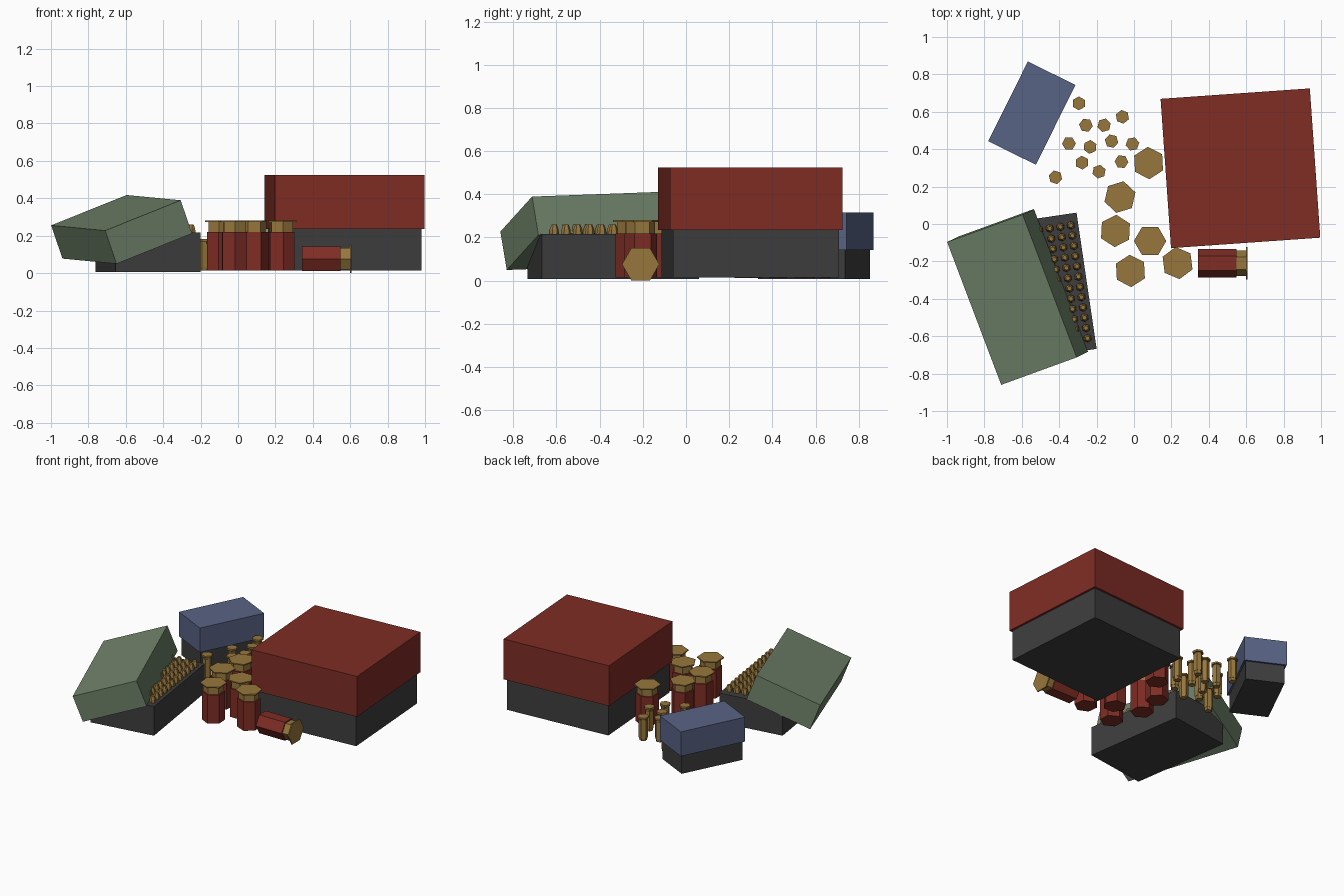
import bpy, bmesh, math
from math import radians
from mathutils import Matrix, Euler

if "Cube" in bpy.data.objects:
    bpy.data.objects.remove(bpy.data.objects["Cube"])


def material(name, rgb):
    m = bpy.data.materials.new(name)
    m.use_nodes = True
    m.diffuse_color = (*rgb, 1)
    m.node_tree.nodes["Principled BSDF"].inputs["Base Color"].default_value = (*rgb, 1)
    return m


RED = material("dark red", (0.21, 0.026, 0.018))
GREEN = material("olive green", (0.155, 0.215, 0.138))
BLUE = material("slate blue", (0.098, 0.125, 0.235))
GREY = material("charcoal", (0.047, 0.047, 0.047))
BRASS = material("brass", (0.31, 0.185, 0.047))


def finish(name, bm, mats, matrix):
    mesh = bpy.data.meshes.new(name)
    bm.to_mesh(mesh)
    bm.free()
    for m in mats:
        mesh.materials.append(m)
    ob = bpy.data.objects.new(name, mesh)
    ob.matrix_world = matrix
    bpy.context.collection.objects.link(ob)
    return ob


def box(name, centre, size, rotation, mat):
    bm = bmesh.new()
    bmesh.ops.create_cube(bm, size=1)
    bmesh.ops.scale(bm, verts=bm.verts, vec=size)
    turn = Euler([radians(a) for a in rotation]).to_matrix().to_4x4()
    return finish(name, bm, [mat], Matrix.Translation(centre) @ turn)


def stack(name, sections, mats, matrix):
    """Six-sided sections (bottom radius, top radius, z0, z1, material index)."""
    bm = bmesh.new()
    for r0, r1, z0, z1, index in sections:
        old = set(bm.faces)
        bmesh.ops.create_cone(bm, cap_ends=True, segments=6, radius1=r0, radius2=r1,
                              depth=z1 - z0, matrix=Matrix.Translation((0, 0, (z0 + z1) / 2)))
        for f in set(bm.faces) - old:
            f.material_index = index
    return finish(name, bm, mats, matrix)


def standing(x, y, z, angle):
    return Matrix.Translation((x, y, z)) @ Matrix.Rotation(radians(angle), 4, 'Z')


# Closed boxes: a tray with a slightly larger lid
box("red_box_tray", (0.569, 0.298, 0.13), (0.77, 0.77, 0.23), (0, 0, 4), GREY)
box("red_box_lid", (0.569, 0.298, 0.38), (0.80, 0.80, 0.289), (0, 0, 4), RED)
box("blue_box_tray", (-0.546, 0.593, 0.078), (0.26, 0.45, 0.14), (0, 0, -26.4), GREY)
box("blue_box_lid", (-0.546, 0.593, 0.229), (0.284, 0.476, 0.175), (0, 0, -26.4), BLUE)

# Open box with its lid leaning on the tray
tray = box("green_box_tray", (-0.481, -0.337, 0.112), (0.46, 0.736, 0.21), (0, 0, 8.4), GREY)
box("green_box_lid", (-0.6225, -0.39, 0.2335), (0.459, 0.817, 0.19), (2.1, -20.7, 20), GREEN)

# Rows of pointed rounds standing in the open tray
for col in range(4):
    for row in range(12):
        local = Matrix.Translation((0.19 - col * 0.057, -0.305 + row * 0.0555, 0.1))
        stack("tray_round", [(0.023, 0.021, 0, 0.025, 0), (0.021, 0.012, 0.025, 0.048, 0)],
              [BRASS], tray.matrix_world @ local)

# Large shells: red hull, brass head and thin rim
SHELL = [(0.076, 0.076, 0, 0.205, 0), (0.067, 0.067, 0.205, 0.262, 1),
         (0.0865, 0.0865, 0.258, 0.266, 1)]
for x, y, angle in [(0.078, 0.326, 3), (-0.075, 0.144, -13), (-0.099, -0.037, -3),
                    (0.086, -0.091, 30), (-0.019, -0.251, 3), (0.233, -0.209, 7)]:
    stack("standing_shell", SHELL, [RED, BRASS], standing(x, y, 0.014, angle))
stack("lying_shell", SHELL, [RED, BRASS],
      Matrix.Translation((0.342, -0.21, 0.076)) @ Matrix.Rotation(radians(90), 4, 'Y'))

# Small brass cartridges standing on their noses
CARTRIDGE = [(0.025, 0.028, 0, 0.02, 0), (0.03, 0.03, 0.02, 0.145, 0),
             (0.025, 0.025, 0.145, 0.157, 0), (0.037, 0.037, 0.157, 0.17, 0)]
for i, (x, y) in enumerate([(-0.295, 0.645), (-0.257, 0.528), (-0.16, 0.528), (-0.062, 0.573),
                            (-0.348, 0.43), (-0.235, 0.412), (-0.12, 0.443), (-0.008, 0.428),
                            (-0.278, 0.328), (-0.067, 0.333), (-0.187, 0.28), (-0.42, 0.25)]):
    stack("small_cartridge", CARTRIDGE, [BRASS], standing(x, y, 0.013, i * 23))
